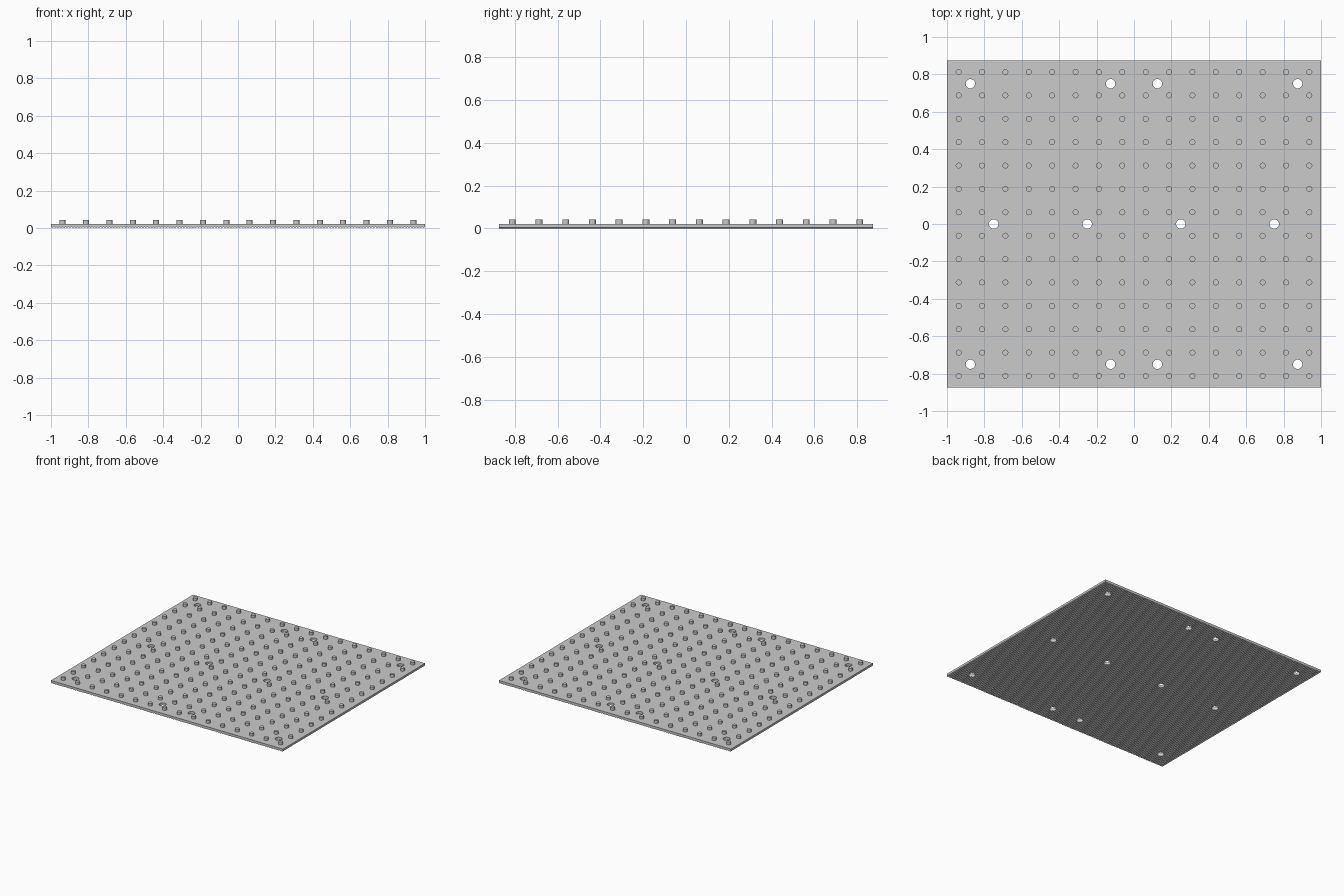
import bpy, bmesh
from mathutils import Matrix

if "Cube" in bpy.data.objects:
    bpy.data.objects.remove(bpy.data.objects["Cube"])

W, D = 2.0, 1.75          # plate size
TOP, STUD_TOP = 0.022, 0.043
PITCH = 0.125
RIDGES, RIDGE_H = 128, 0.005


def make_object(name, bm):
    bmesh.ops.recalc_face_normals(bm, faces=bm.faces)
    mesh = bpy.data.meshes.new(name)
    bm.to_mesh(mesh)
    bm.free()
    ob = bpy.data.objects.new(name, mesh)
    bpy.context.collection.objects.link(ob)
    return ob


def cylinders(name, points, radius, z0, z1, sides):
    bm = bmesh.new()
    for x, y in points:
        bmesh.ops.create_cone(bm, cap_ends=True, segments=sides,
                              radius1=radius, radius2=radius, depth=z1 - z0,
                              matrix=Matrix.Translation((x, y, (z0 + z1) / 2)))
    return make_object(name, bm)


# plate: profile with a finely ribbed underside, extruded front to back
step = W / RIDGES
profile = [(W / 2, TOP), (-W / 2, TOP)]
for i in range(RIDGES):
    x = -W / 2 + i * step
    profile += [(x, RIDGE_H), (x + step / 2, 0)]
profile.append((W / 2, RIDGE_H))
bm = bmesh.new()
face = bm.faces.new([bm.verts.new((x, -D / 2, z)) for x, z in profile])
ext = bmesh.ops.extrude_face_region(bm, geom=[face], use_keep_orig=True)
verts = [g for g in ext["geom"] if isinstance(g, bmesh.types.BMVert)]
bmesh.ops.translate(bm, verts=verts, vec=(0, D, 0))
plate = make_object("plate", bm)

# screw holes
holes = [(x, y) for y in (-0.75, 0.75) for x in (-0.875, -0.125, 0.125, 0.875)]
holes += [(x, 0) for x in (-0.75, -0.25, 0.25, 0.75)]
cutter = cylinders("hole_cutter", holes, 0.025, -0.05, 0.1, 20)
cutter.hide_render = True
cutter.hide_set(True)
mod = plate.modifiers.new("holes", "BOOLEAN")
mod.operation = "DIFFERENCE"
mod.solver = "EXACT"
mod.object = cutter

# 16 x 14 grid of studs
grid = [((i - 7.5) * PITCH, (j - 6.5) * PITCH) for i in range(16) for j in range(14)]
studs = cylinders("studs", grid, 0.016, TOP - 0.002, STUD_TOP, 12)
